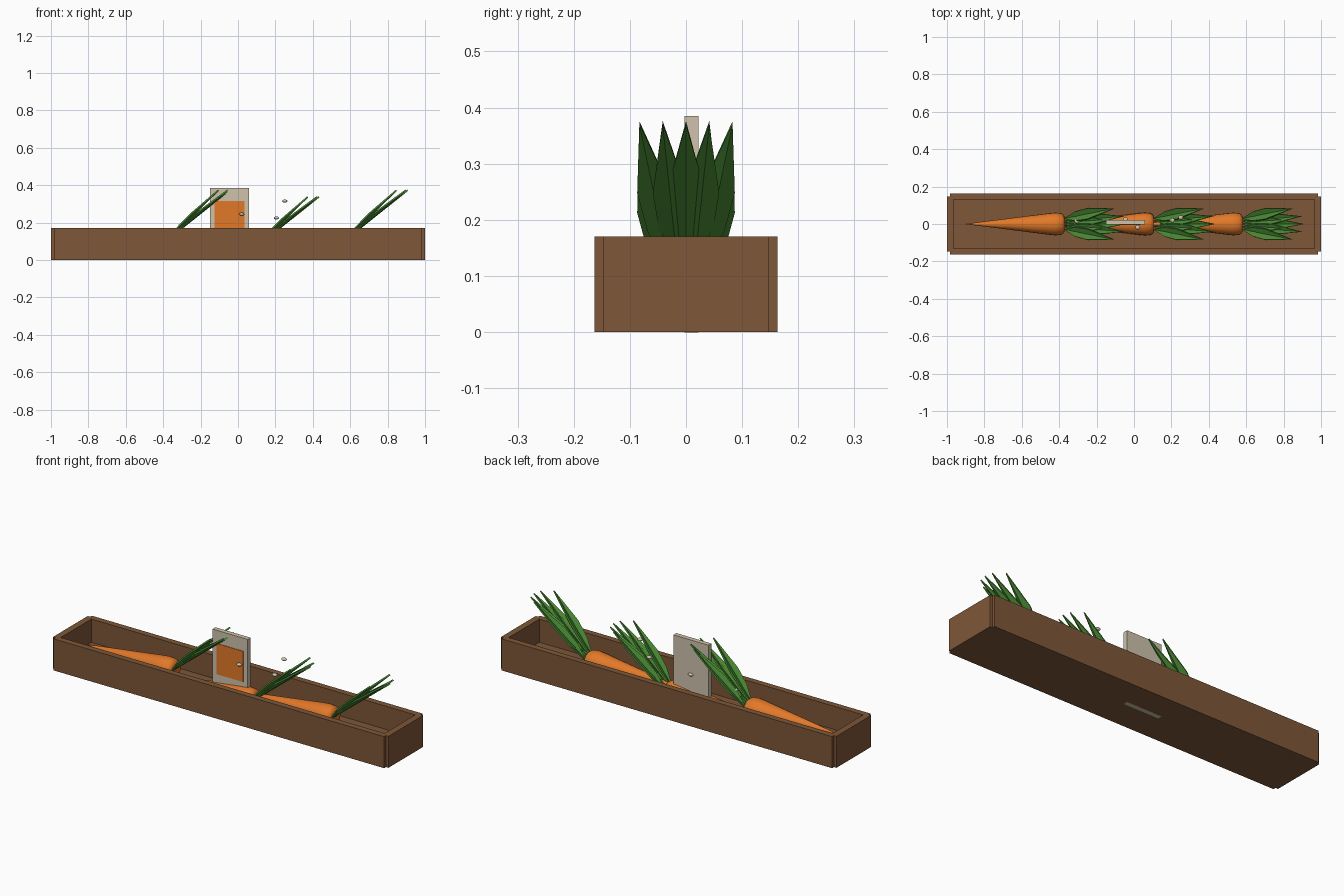
import bpy, bmesh, math
from mathutils import Vector

if "Cube" in bpy.data.objects:
    bpy.data.objects.remove(bpy.data.objects["Cube"])


def material(name, rgb):
    m = bpy.data.materials.new(name)
    m.diffuse_color = (*rgb, 1)
    m.use_nodes = True
    m.node_tree.nodes["Principled BSDF"].inputs["Base Color"].default_value = m.diffuse_color
    return m


WOOD = material("brown wood", (0.21, 0.095, 0.04))
ORANGE = material("carrot orange", (0.76, 0.19, 0.022))
GREEN = material("leaf green", (0.07, 0.26, 0.035))
STONE = material("pale stone", (0.62, 0.54, 0.41))


def add_mesh(name, bm, mat):
    bmesh.ops.recalc_face_normals(bm, faces=bm.faces)
    me = bpy.data.meshes.new(name)
    bm.to_mesh(me)
    bm.free()
    me.materials.append(mat)
    ob = bpy.data.objects.new(name, me)
    bpy.context.collection.objects.link(ob)
    return ob


def smooth(ob, angle):
    bpy.ops.object.select_all(action='DESELECT')
    ob.select_set(True)
    bpy.context.view_layer.objects.active = ob
    bpy.ops.object.shade_smooth_by_angle(angle=math.radians(angle))


def box(name, lo, hi, mat):
    bm = bmesh.new()
    bmesh.ops.create_cube(bm, size=1)
    for v in bm.verts:
        v.co = Vector([(a + b) / 2 + c * (b - a) for a, b, c in zip(lo, hi, v.co)])
    return add_mesh(name, bm, mat)


def carrot(name, x, z):
    # lathe a tapered root lying along x, crown at x
    profile = [(-0.53, 0.001), (-0.30, 0.030), (-0.09, 0.057), (-0.05, 0.061),
               (-0.02, 0.058), (-0.005, 0.048), (0.0, 0.034)]
    n = 20
    bm = bmesh.new()
    rings = [[bm.verts.new((x + px, r * math.cos(2 * math.pi * i / n),
                            z + r * math.sin(2 * math.pi * i / n))) for i in range(n)]
             for px, r in profile]
    for a, b in zip(rings, rings[1:]):
        for i in range(n):
            j = (i + 1) % n
            bm.faces.new((a[i], a[j], b[j], b[i]))
    bm.faces.new(rings[0])
    bm.faces.new(rings[-1])
    smooth(add_mesh(name, bm, ORANGE), 40)


def leaf(name, base, tip, width):
    # folded kite blade with raised edges
    base, tip = Vector(base), Vector(tip)
    d = (tip - base).normalized()
    up = Vector((-d.z, 0, d.x)).normalized()
    side = Vector((0, width, 0))
    mid = base.lerp(tip, 0.5)
    bm = bmesh.new()
    b, t, m = (bm.verts.new(p) for p in (base, tip, mid))
    for s in (-1, 1):
        low = bm.verts.new(base.lerp(tip, 0.25) + side * s * 0.85 + up * 0.010)
        high = bm.verts.new(mid + side * s + up * 0.012)
        bm.faces.new((b, low, high, m))
        bm.faces.new((m, high, t))
    ob = add_mesh(name, bm, GREEN)
    mod = ob.modifiers.new("thickness", 'SOLIDIFY')
    mod.thickness = 0.008
    mod.offset = 0


def pebble(name, loc):
    bm = bmesh.new()
    bmesh.ops.create_uvsphere(bm, u_segments=12, v_segments=8, radius=1)
    for v in bm.verts:
        v.co = Vector(loc) + Vector((v.co.x * 0.014, v.co.y * 0.012, v.co.z * 0.008))
    smooth(add_mesh(name, bm, STONE), 60)


# Planter box
box("box_floor", (-0.965, -0.13, 0), (0.965, 0.13, 0.045), WOOD)
for s, label in ((-1, "front"), (1, "back")):
    y0, y1 = sorted((s * 0.13, s * 0.163))
    box(label + "_board", (-0.985, y0, 0), (0.985, y1, 0.17), WOOD)
for s, label in ((-1, "left"), (1, "right")):
    x0, x1 = sorted((s * 0.965, s * 1.0))
    box(label + "_end_board", (x0, -0.148, 0), (x1, 0.148, 0.17), WOOD)

# Carrots with five leaves each; the middle one sits lower
for k, (cx, cz) in enumerate(((-0.37, 0.10), (0.108, 0.065), (0.582, 0.10))):
    carrot(f"carrot_{k + 1}", cx, cz)
    for j in range(-2, 3):
        a = abs(j)
        base = (cx - 0.005, j * 0.014, cz + 0.01)
        tip = (cx + (0.325, 0.315, 0.265)[a], j * 0.0415, cz + 0.273)
        leaf(f"carrot_{k + 1}_leaf_{j + 3}", base, tip, (0.034, 0.030, 0.030)[a])

# Marker sign with inset panel
box("sign_board", (-0.15, -0.003, -0.0005), (0.06, 0.022, 0.385), STONE)
box("sign_panel", (-0.125, -0.006, 0.15), (0.035, -0.002, 0.315), ORANGE)

# Small pebbles
for i, p in enumerate(((-0.305, 0.015, 0.185), (-0.045, 0.024, 0.20), (0.02, -0.018, 0.245),
                       (0.205, 0.02, 0.225), (0.25, 0.035, 0.315))):
    pebble(f"pebble_{i + 1}", p)
